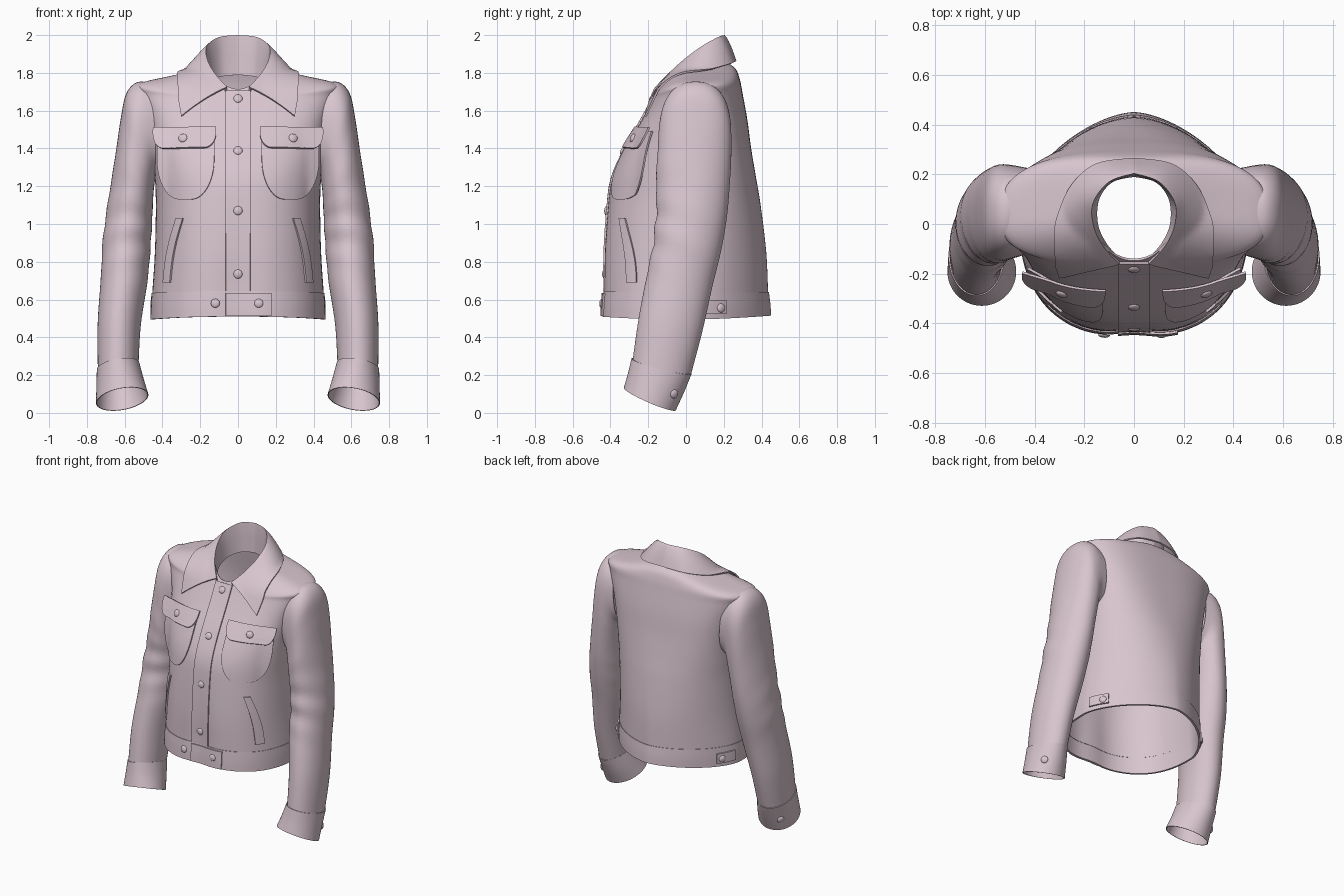
import bpy, math
from mathutils import Vector
from mathutils.bvhtree import BVHTree

if "Cube" in bpy.data.objects:
    bpy.data.objects.remove(bpy.data.objects["Cube"])

fabric = bpy.data.materials.new("pale_pink_fabric")
fabric.diffuse_color = (0.69, 0.56, 0.62, 1)
fabric.use_nodes = True
fabric.node_tree.nodes["Principled BSDF"].inputs["Base Color"].default_value = fabric.diffuse_color


def spline(rows, steps):
    """Catmull-Rom interpolation through rows of numbers."""
    out = []
    for i in range(len(rows) - 1):
        a, b, c, d = (rows[max(0, min(len(rows) - 1, i + k))] for k in (-1, 0, 1, 2))
        for s in range(steps):
            t = s / steps
            out.append([q + 0.5 * t * (r - p + t * (2 * p - 5 * q + 4 * r - e + t * (3 * (q - r) + e - p)))
                        for p, q, r, e in zip(a, b, c, d)])
    return out + [list(rows[-1])]


def grid(rows, closed=False):
    n = len(rows[0])
    verts = [Vector(p) for r in rows for p in r]
    faces = [(i * n + j, i * n + (j + 1) % n, (i + 1) * n + (j + 1) % n, (i + 1) * n + j)
             for i in range(len(rows) - 1) for j in range(n if closed else n - 1)]
    return verts, faces


def add(name, geo, mirror=False, thick=0.0, offset=-1):
    me = bpy.data.meshes.new(name)
    me.from_pydata(geo[0], [], geo[1])
    me.materials.append(fabric)
    ob = bpy.data.objects.new(name, me)
    bpy.context.collection.objects.link(ob)
    if mirror:
        ob.modifiers.new("mirror", 'MIRROR').merge_threshold = 0.0005
    if thick:
        m = ob.modifiers.new("thickness", 'SOLIDIFY')
        m.thickness, m.offset = thick, offset
    return ob


def spow(v, e):
    return math.copysign(abs(v) ** e, v)


def body_ring(row, grow=0.0, n=112):
    hx, yf, yb, zf, zs, zb, nf, nb = row
    pts = []
    for k in range(n):
        t = 2 * math.pi * k / n
        c, s = math.cos(t), math.sin(t)
        e = 2 / (nf if s < 0 else nb)
        depth = (0.04 - yf if s < 0 else yb - 0.04) + grow
        z = zs + ((zf if s < 0 else zb) - zs) * s * s
        x, y = (hx + grow) * spow(c, e), 0.04 + depth * spow(s, e)
        if s < 0:  # shallow hollow along the front opening
            y += .018 * max(0, min(1, (1.2 - z) / .5)) * math.exp(-(x / .1) ** 2)
        pts.append((x, y, z))
    return pts


# torso: half width, front y, back y, z at front / side / back, roundness front / back
torso_rows = [
    (.455, -.443, .435, .62, .62, .62, 2.5, 1.68),
    (.44, -.438, .425, .85, .85, .85, 2.5, 1.8),
    (.435, -.415, .395, 1.1, 1.1, 1.1, 2.5, 2.05),
    (.44, -.387, .37, 1.25, 1.25, 1.25, 2.6, 2.3),
    (.45, -.32, .345, 1.4, 1.4, 1.4, 2.9, 2.6),
    (.48, -.235, .325, 1.55, 1.55, 1.55, 3, 2.7),
    (.525, -.178, .30, 1.655, 1.68, 1.69, 2.8, 2.6),
    (.525, -.165, .285, 1.68, 1.742, 1.765, 2.8, 2.6),
    (.33, -.157, .262, 1.695, 1.79, 1.822, 2.5, 2.4),
    (.165, -.148, .212, 1.715, 1.835, 1.86, 2, 2)]
torso = grid([body_ring(r) for r in spline(torso_rows, 5)], True)
add("torso", torso, thick=.01)

# hem band
hem_rows = [(.458, -.45, .445, .51, .495, .515, 2.5, 1.62),
            (.456, -.447, .441, .575, .57, .575, 2.5, 1.65),
            (.452, -.441, .433, .645, .635, .64, 2.5, 1.68)]
hem = grid([body_ring(r, .006) for r in spline(hem_rows, 3)], True)
add("hem_band", hem, thick=.014)

k = len(torso[0])
body = BVHTree.FromPolygons(torso[0] + hem[0], torso[1] + [tuple(i + k for i in f) for f in hem[1]])


def cast(tree, origin, direction):
    d = Vector(direction).normalized()
    loc, nor, _, _ = tree.ray_cast(Vector(origin), d)
    if loc is None:
        loc, nor, _, _ = tree.find_nearest(Vector(origin) + d * 1.7)
    return loc, (nor if nor.dot(d) < 0 else -nor)


# sleeves: outer x, z; inner x, z; front y, back y; forward tilt
sleeve_rows = [
    (.44, 1.74, .41, 1.28, -.12, .225, 0), (.53, 1.752, .43, 1.27, -.135, .235, 0),
    (.592, 1.69, .438, 1.24, -.145, .24, 0), (.622, 1.55, .445, 1.19, -.15, .24, 0),
    (.65, 1.36, .45, 1.12, -.158, .233, .01), (.688, 1.12, .455, 1.0, -.157, .217, .02),
    (.715, .92, .465, .85, -.17, .185, .03), (.726, .72, .48, .69, -.205, .14, .035),
    (.743, .47, .515, .46, -.25, .085, .04), (.742, .22, .528, .22, -.285, .02, .04)]
cuff_rows = [(.746, .23, .524, .265, -.287, .028, .04), (.748, .15, .50, .175, -.305, -.01, .048),
             (.75, .052, .476, .095, -.328, -.055, .058)]


def sleeve_ring(row, grow=0.0, n=56, folds=True):
    xo, zo, xi, zi, yf, yb, tilt = row
    c = Vector(((xo + xi) / 2, (yf + yb) / 2, (zo + zi) / 2))
    u = Vector(((xo - xi) / 2, 0, (zo - zi) / 2))
    v = Vector((0, (yb - yf) / 2, -tilt))
    e = 1 - .14 * max(0, min(1, (c.z - 1.1) / .3))  # boxier towards the shoulder
    pts = []
    for j in range(n):
        t = 2 * math.pi * j / n
        r = 1 + grow
        if folds:  # soft creases around the elbow
            r += .035 * math.sin(38 * c.z + 2 * t) * math.exp(-((c.z - .95) / .2) ** 2) * (.5 - .5 * math.sin(t))
        pts.append(c + u * spow(math.cos(t), e) * r + v * spow(math.sin(t), e) * r)
    return pts


add("sleeve", grid([sleeve_ring(r) for r in reversed(spline(sleeve_rows, 6))], True), True, .008)
cuff = grid([sleeve_ring(r, .012, folds=False) for r in reversed(spline(cuff_rows, 4))], True)
add("cuff", cuff, True, .005)

# collar: stand base, fold line and outer edge at stations from back centre to front
collar_rows = [
    (0, .195, 1.79, 0, .205, 1.995, 0, .262, 1.862),
    (.09, .172, 1.78, .10, .172, 1.985, .15, .24, 1.85),
    (.145, .10, 1.76, .165, .09, 1.94, .25, .155, 1.825),
    (.15, .0, 1.73, .167, .0, 1.875, .305, .03, 1.79),
    (.115, -.08, 1.70, .13, -.085, 1.80, .316, -.09, 1.71),
    (.062, -.14, 1.68, .062, -.162, 1.722, .30, -.215, 1.57)]
rows = []
for r in spline(collar_rows, 6):
    base, fold, edge = Vector(r[:3]), Vector(r[3:6]), Vector(r[6:])
    line = [base.lerp(fold, i / 4) for i in range(4)]
    for i in range(11):
        f = i / 10
        p = fold.lerp(edge, f) + Vector((0, 0, .012 * math.sin(math.pi * f)))
        loc, nor, _, _ = body.find_nearest(p)
        if f > .25 and (p - loc).dot(nor) < .012:
            p = loc + nor * .012
        if r[0] == 0:
            p.x = 0
        line.append(p)
    rows.append(line)
add("collar", grid(rows), True, .01, 0)


def plate(name, shape, mirror=False, limit=9, slope=.45, lift=lambda v: .006, side=False, nu=14, nv=18):
    """Thin panel laid on the body; shape(u, v) gives its outline in the front or side view."""
    rows = []
    for i in range(nv + 1):
        line = []
        for j in range(nu + 1):
            v = i / nv
            a, z = shape(2 * j / nu - 1, v)
            if side:
                loc, nor = cast(body, (2, a, z), (-1, 0, 0))
            else:
                loc, nor = cast(body, (min(a, limit), -2, z), (0, 1, 0))
                over = max(0, a - limit)
                loc = loc + Vector((over, over * slope, 0))
            line.append(loc + nor * lift(v))
        rows.append(line)
    add(name, grid(rows), mirror, .01, 0)


def pocket_shape(u, v):
    v = v ** 1.8
    q = min(v / .6, 1)
    return .275 + u * (.03 + .12 * math.sqrt(1 - (1 - q) ** 2)), 1.13 + .36 * v


def flap_shape(u, v):
    v = v ** 1.5
    q = min(v / .75, 1)
    return .28 + u * (.105 + .06 * math.sqrt(1 - (1 - q) ** 2)), 1.395 + .112 * v


# front panels and tabs
plate("button_placket", lambda u, v: (.065 * u, .645 + 1.057 * v), nv=40, lift=lambda v: .004)
plate("chest_pocket", pocket_shape, True, .36, .55, lambda v: .004)
plate("pocket_flap", flap_shape, True, .33, .3, lambda v: .022 - .01 * v)
plate("welt_pocket", lambda u, v: (.372 - .067 * v + .012 * math.sin(math.pi * v) + .018 * u, .69 + .34 * v),
      True, nu=4)
plate("hem_overlap", lambda u, v: (.055 + .12 * u, .512 + .122 * v), nv=6, lift=lambda v: .004)
plate("side_tab", lambda u, v: (.15 + .06 * u, .525 + .07 * v), True, side=True, nv=6)


def button(name, tree, origin, direction, lift, mirror=False):
    loc, nor = cast(tree, origin, direction)
    rot = nor.to_track_quat('Z', 'Y')
    dome = []
    for i in range(6):
        a = math.pi / 2 * i / 5
        dome.append([loc + nor * lift + rot @ Vector((.024 * math.cos(a) * math.cos(t), .024 * math.cos(a) * math.sin(t),
                                                     .011 * math.sin(a)))
                     for t in (2 * math.pi * j / 20 for j in range(20))])
    add(name, grid(dome, True), mirror)


# buttons
for z in (1.66, 1.385, 1.07, .735):
    button("placket_button", body, (0, -2, z), (0, 1, 0), .008)
for x in (-.12, .11):
    button("hem_button", body, (x, -2, .58), (0, 1, 0), .006)
button("pocket_button", body, (.285, -2, 1.447), (0, 1, 0), .022, True)
button("side_tab_button", body, (2, .18, .555), (-1, 0, 0), .01, True)
button("cuff_button", BVHTree.FromPolygons(*cuff), (.9, .16, .1), (-.26, -.31, 0), 0, True)

# apply modifiers and smooth
bpy.ops.object.select_all(action='SELECT')
bpy.context.view_layer.objects.active = bpy.context.selected_objects[0]
bpy.ops.object.convert(target='MESH')
bpy.ops.object.shade_smooth_by_angle(angle=math.radians(40))
